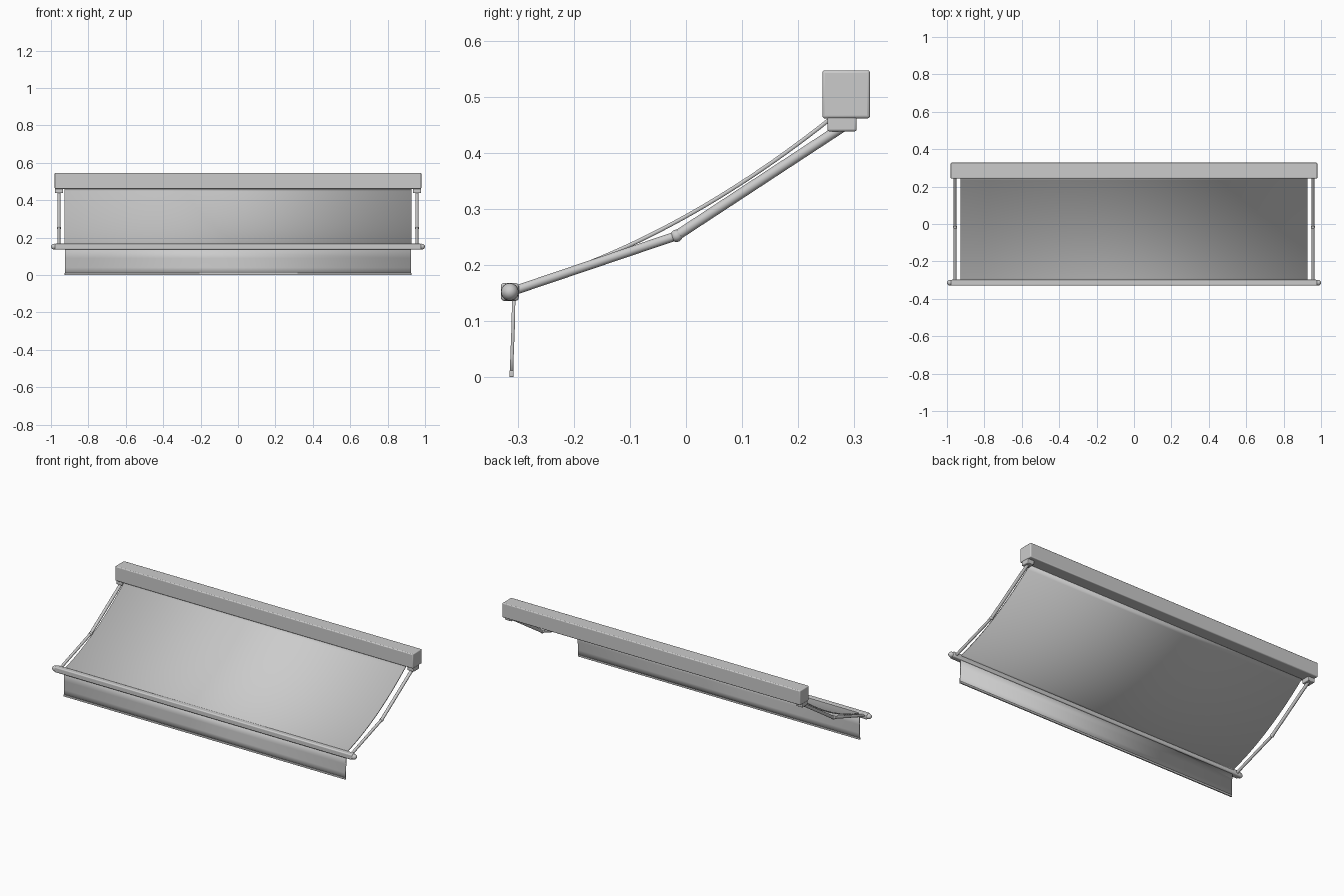
import bpy, bmesh
from mathutils import Vector

if "Cube" in bpy.data.objects:
    bpy.data.objects.remove(bpy.data.objects["Cube"])


def finish(ob, bevel=0.0, segments=3):
    if bevel:
        m = ob.modifiers.new("soft_edges", 'BEVEL')
        m.width, m.segments = bevel, segments
    bpy.ops.object.select_all(action='DESELECT')
    ob.select_set(True)
    bpy.context.view_layer.objects.active = ob
    bpy.ops.object.shade_smooth_by_angle(angle=0.7)
    return ob


def box(name, lo, hi, bevel):
    lo, hi = Vector(lo), Vector(hi)
    bpy.ops.mesh.primitive_cube_add(size=1, location=(lo + hi) / 2)
    ob = bpy.context.object
    ob.name = name
    ob.scale = hi - lo
    bpy.ops.object.transform_apply(location=False, rotation=False, scale=True)
    return finish(ob, bevel)


def rod(name, a, b, radius):
    a, b = Vector(a), Vector(b)
    d = b - a
    bpy.ops.mesh.primitive_cylinder_add(vertices=20, radius=radius, depth=d.length,
                                        location=(a + b) / 2,
                                        rotation=d.to_track_quat('Z', 'Y').to_euler())
    ob = bpy.context.object
    ob.name = name
    return finish(ob)


def ball(name, loc, scale):
    bpy.ops.mesh.primitive_uv_sphere_add(segments=24, ring_count=12, radius=1, location=loc)
    ob = bpy.context.object
    ob.name = name
    ob.scale = scale
    return finish(ob)


def sheet(name, path, half_width, thickness):
    # extrude a side profile (y, z) across the width, then thicken it
    bm = bmesh.new()
    rows = [[bm.verts.new((x, y, z)) for x in (-half_width, half_width)] for y, z in path]
    for r, s in zip(rows, rows[1:]):
        bm.faces.new((r[0], s[0], s[1], r[1]))
    me = bpy.data.meshes.new(name)
    bm.to_mesh(me)
    bm.free()
    ob = bpy.data.objects.new(name, me)
    bpy.context.collection.objects.link(ob)
    m = ob.modifiers.new("cloth_thickness", 'SOLIDIFY')
    m.thickness, m.offset = thickness, 0
    return finish(ob)


# Wall housing and front bar
box("housing", (-0.98, 0.243, 0.461), (0.98, 0.328, 0.547), 0.005)
box("front_bar", (-0.98, -0.33, 0.136), (0.98, -0.298, 0.168), 0.006)

# Sagging canopy
N = 28
start, end, sag = Vector((0.258, 0.461)), Vector((-0.31, 0.158)), 0.037
canopy = []
for i in range(N + 1):
    t = i / N
    p = start.lerp(end, t)
    canopy.append((p.x, p.y - 4 * sag * t * (1 - t)))
sheet("canopy", canopy, 0.927, 0.007)

# Hanging valance with bottom hem
sheet("valance", [(-0.307, 0.145), (-0.308, 0.09), (-0.31, 0.04), (-0.311, 0.002)], 0.926, 0.006)
box("valance_hem", (-0.927, -0.315, 0.0), (0.927, -0.307, 0.012), 0.002)

# Folding arms, brackets and end caps on both sides
for s, side in ((-1, "left"), (1, "right")):
    x = 0.957 * s
    shoulder, elbow, wrist = (x, 0.279, 0.446), (x, -0.017, 0.252), (x, -0.31, 0.153)
    box("bracket_" + side, (x - 0.022, 0.252, 0.438), (x + 0.022, 0.304, 0.464), 0.004)
    rod("upper_arm_" + side, shoulder, elbow, 0.009)
    rod("forearm_" + side, elbow, wrist, 0.008)
    ball("elbow_" + side, elbow, (0.011, 0.011, 0.011))
    ball("bar_cap_" + side, (0.982 * s, -0.314, 0.152), (0.018, 0.0155, 0.0155))
